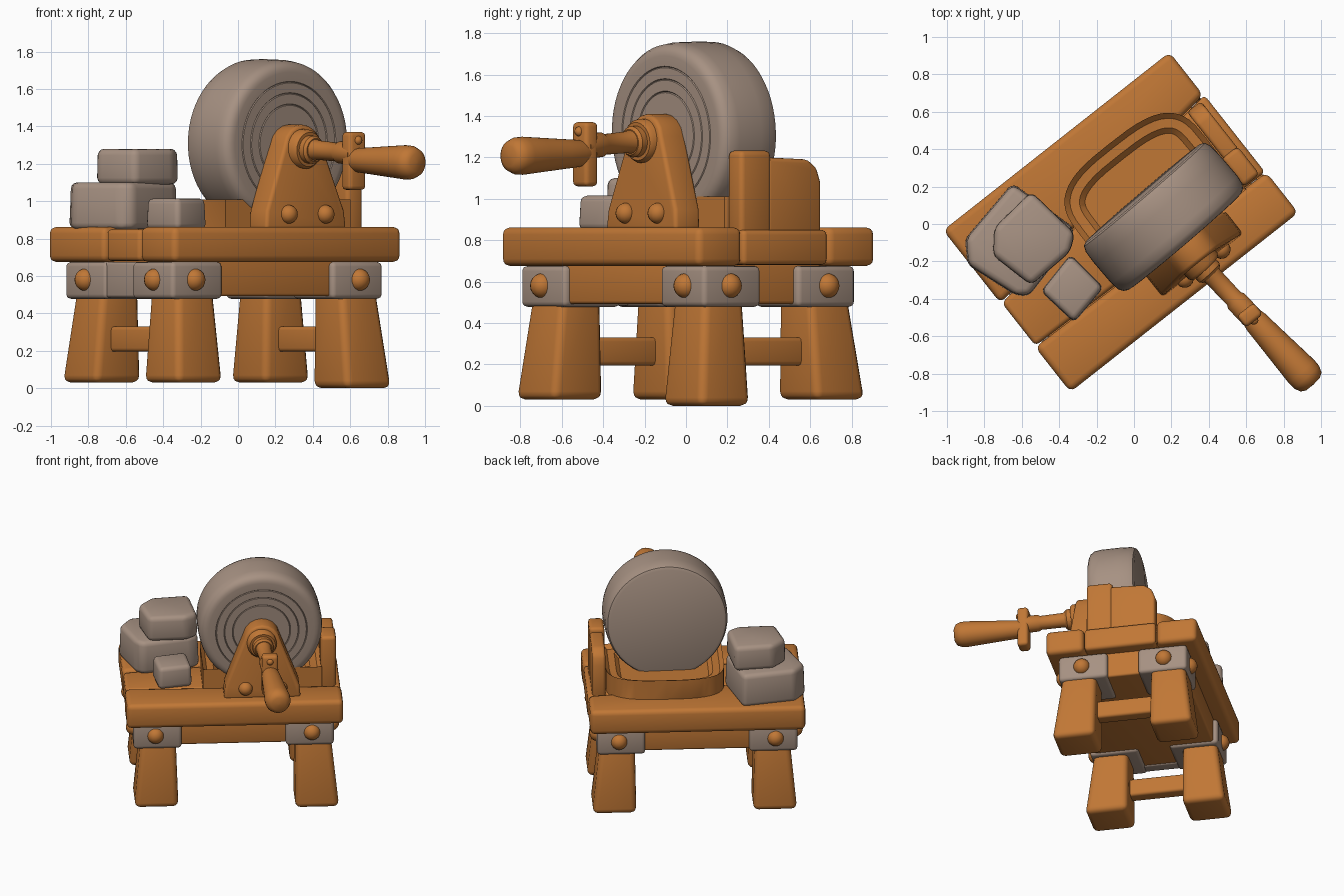
import bpy, bmesh, math
from mathutils import Matrix, Vector

if "Cube" in bpy.data.objects:
    bpy.data.objects.remove(bpy.data.objects["Cube"])

# The bench stands turned on the ground; parts are built square, then turned
TURN = Matrix.Translation((-0.075, 0.01, 0)) @ Matrix.Rotation(math.radians(38.2), 4, 'Z')


def material(name, colour):
    m = bpy.data.materials.new(name)
    m.use_nodes = True
    m.diffuse_color = colour
    m.node_tree.nodes["Principled BSDF"].inputs["Base Color"].default_value = colour
    return m


WOOD = material("warm wood", (0.53, 0.185, 0.036, 1))
STONE = material("grey stone", (0.385, 0.285, 0.225, 1))


def finish(name, bm, mat, bevel=0.0, turned=True):
    bmesh.ops.recalc_face_normals(bm, faces=bm.faces[:])
    if bevel:
        edges = [e for e in bm.edges if len(e.link_faces) == 2 and e.calc_face_angle(0) > 0.4]
        bmesh.ops.bevel(bm, geom=edges, offset=bevel, segments=3, profile=0.5,
                        affect='EDGES', clamp_overlap=True)
    if turned:
        bm.transform(TURN)
    me = bpy.data.meshes.new(name)
    bm.to_mesh(me)
    bm.free()
    me.materials.append(mat)
    ob = bpy.data.objects.new(name, me)
    bpy.context.collection.objects.link(ob)
    bpy.ops.object.select_all(action='DESELECT')
    ob.select_set(True)
    bpy.context.view_layer.objects.active = ob
    bpy.ops.object.shade_smooth_by_angle(angle=math.radians(40))


def loft(bm, rings):
    """Skin closed rings of points and cap both ends."""
    loops = [[bm.verts.new(p) for p in r] for r in rings]
    n = len(loops[0])
    for r, s in zip(loops, loops[1:]):
        for i in range(n):
            bm.faces.new((r[i], r[(i + 1) % n], s[(i + 1) % n], s[i]))
    bm.faces.new(loops[0])
    return bm.faces.new(loops[-1])


def slab(name, pts, z0, z1, mat, bevel=0.03, taper=1.0, turned=True):
    cx = sum(p[0] for p in pts) / len(pts)
    cy = sum(p[1] for p in pts) / len(pts)
    top = [(cx + (x - cx) * taper, cy + (y - cy) * taper, z1) for x, y in pts]
    bm = bmesh.new()
    loft(bm, [[(x, y, z0) for x, y in pts], top])
    finish(name, bm, mat, bevel, turned)


def block(name, c0, s0, z0, z1, mat, bevel=0.03, c1=None, s1=None):
    c1, s1 = c1 or c0, s1 or s0
    bm = bmesh.new()
    loft(bm, [[(c[0] + i * s[0] / 2, c[1] + j * s[1] / 2, z)
               for i, j in ((-1, -1), (1, -1), (1, 1), (-1, 1))]
              for c, s, z in ((c0, s0, z0), (c1, s1, z1))])
    finish(name, bm, mat, bevel)


def lathe(name, start, axis, profile, mat, segs=32):
    """Turned part: profile is (radius, distance along axis)."""
    place = Matrix.Translation(start) @ Vector(axis).to_track_quat('Z', 'Y').to_matrix().to_4x4()
    bm = bmesh.new()
    loft(bm, [[place @ Vector((r * math.cos(2 * math.pi * i / segs),
                               r * math.sin(2 * math.pi * i / segs), t))
               for i in range(segs)] for r, t in profile])
    finish(name, bm, mat)


def bolt(name, where, radius=0.06):
    bm = bmesh.new()
    bmesh.ops.create_uvsphere(bm, u_segments=16, v_segments=10, radius=radius,
                              matrix=Matrix.Translation(where))
    finish(name, bm, WOOD)


# Table top of three boards
slab("back_plank", [(-.77, .055), (.77, .26), (.77, .55), (-.77, .55)], .675, .862, WOOD, .035)
slab("middle_plank", [(-.764, -.24), (.775, -.27), (.775, .255), (-.764, .05)],
     .68, .85, WOOD, .025)
slab("front_plank", [(-.77, -.55), (.78, -.55), (.78, -.275), (-.77, -.245)],
     .675, .862, WOOD, .035)

# Legs, stone leg blocks, bolts
for sx, side in ((-1, "left"), (1, "right")):
    for sy, end in ((-1, "front"), (1, "back")):
        tag = f"{end}_{side}"
        foot = 0.0 if (sx, sy) == (1, -1) else 0.03
        block(f"{tag}_leg", (sx * .575 + .02, sy * .355), (.315, .31), foot, .66, WOOD, .04,
              (sx * .55 + .015, sy * .315), (.235, .23))
        block(f"{tag}_stone_block", (sx * .545, sy * .29), (.345, .355), .478, .675, STONE, .025)
        bolt(f"{tag}_long_bolt", (sx * .56, sy * .455, .58))
        bolt(f"{tag}_end_bolt", (sx * .705, sy * .3, .58))

# Solid frame under the boards, stone end plate, stretchers at both ends
block("under_frame", (0, 0), (1.36, .87), .492, .69, WOOD, .015)
block("left_end_plate", (-.66, 0), (.09, .4), .485, .675, STONE, .015)
for s, name in ((-1, "left"), (1, "right")):
    block(f"{name}_stretcher", (s * .57 + .01, 0), (.1, .6), .195, .33, WOOD, .02)

# Hollowed cradle under the wheel, rounded at the back
outline = [(.64, -.28)]
for i in range(25):
    c, s = math.cos(math.pi * i / 24), math.sin(math.pi * i / 24)
    outline.append((.215 + math.copysign(abs(c) ** .65, c) * .425, .08 + .285 * abs(s) ** .65))
outline.append((-.21, -.28))
bm = bmesh.new()
top = loft(bm, [[(x, y, z) for x, y in outline] for z in (.84, 1.01)])
for width, drop in ((.09, 0), (.03, .03), (.05, .005), (.03, .03)):
    bmesh.ops.inset_region(bm, faces=[top], thickness=width, use_even_offset=True)
    for v in top.verts:
        v.co.z -= drop
finish("wheel_cradle", bm, WOOD, .012)

# Upright guard boards at the end
block("tall_guard_board", (.69, -.165), (.11, .19), .82, 1.232, WOOD, .025)
bm = bmesh.new()
guard = [(-.09, .82), (.24, .82), (.24, 1.08), (.215, 1.15), (.16, 1.19), (-.09, 1.2)]
loft(bm, [[(x, y, z) for y, z in guard] for x in (.645, .74)])
finish("short_guard_board", bm, WOOD, .02)

# Grinding wheel with faint ring grooves on the front face
profile = [(.001, -.155), (.405, -.155), (.425, -.146), (.438, -.115), (.443, -.04), (.443, .1),
           (.436, .15), (.42, .174), (.4, .185), (.38, .188)]
for r in (.33, .27, .21):
    profile += [(r, .188), (r - .004, .183), (r - .008, .188)]
profile.append((.001, .188))
lathe("grinding_wheel", (.2, -.11, 1.316), (.04, -1, -.03), profile, STONE, 64)

# Axle bracket with a round head
head = [(.13 * math.cos(math.radians(a)), 1.28 + .13 * math.sin(math.radians(a)))
        for a in range(10, 171, 20)]
shape = [(-.275, .85), (.275, .85), (.265, .95)] + head + [(-.265, .95)]
bm = bmesh.new()
loft(bm, [[(.205 + x, y + .025 * (z - .85) / .5, z) for x, z in shape] for y in (-.455, -.3)])
finish("axle_bracket", bm, WOOD, .02)
for s, side in ((-1, "left"), (1, "right")):
    bolt(f"bracket_{side}_bolt", (.21 + s * .125, -.45, .93), .05)

# Axle, collar, crank and grip
AXIS = (.09, -1, -.07)
lathe("axle_collar", (.195, -.36, 1.285), AXIS,
      [(.105, 0), (.105, .1), (.092, .118), (.075, .118), (.075, .15), (.062, .165)], WOOD)
lathe("axle", (.19, -.3, 1.29), AXIS,
      [(.058, 0), (.058, .22), (.052, .24), (.05, .4), (.06, .42), (.06, .54)], WOOD)
block("crank_arm", (.238, -.82), (.115, .08), 1.06, 1.37, WOOD, .022)
bolt("crank_pin", (.238, -.855, 1.325), .024)
lathe("crank_grip", (.238, -.82, 1.22), (.075, -1, -.03),
      [(.055, 0), (.066, .05), (.073, .15), (.084, .3), (.092, .41), (.09, .45),
       (.076, .485), (.05, .5), (.001, .504)], WOOD)

# Loose stones piled on the bench
slab("large_stone", [(-.65, .22), (-.32, -.02), (-.33, -.09), (-.56, -.385), (-.63, -.385),
                     (-.89, -.22), (-.905, -.08)], .85, 1.1, STONE, .04, .97, False)
slab("upper_stone", [(-.55, .175), (-.315, -.05), (-.34, -.15), (-.55, -.33),
                     (-.755, -.17), (-.75, -.02)], 1.09, 1.28, STONE, .035, .98, False)
slab("small_stone", [(-.34, -.16), (-.16, -.34), (-.32, -.53), (-.5, -.36)],
     .85, 1.015, STONE, .03, .95, False)
